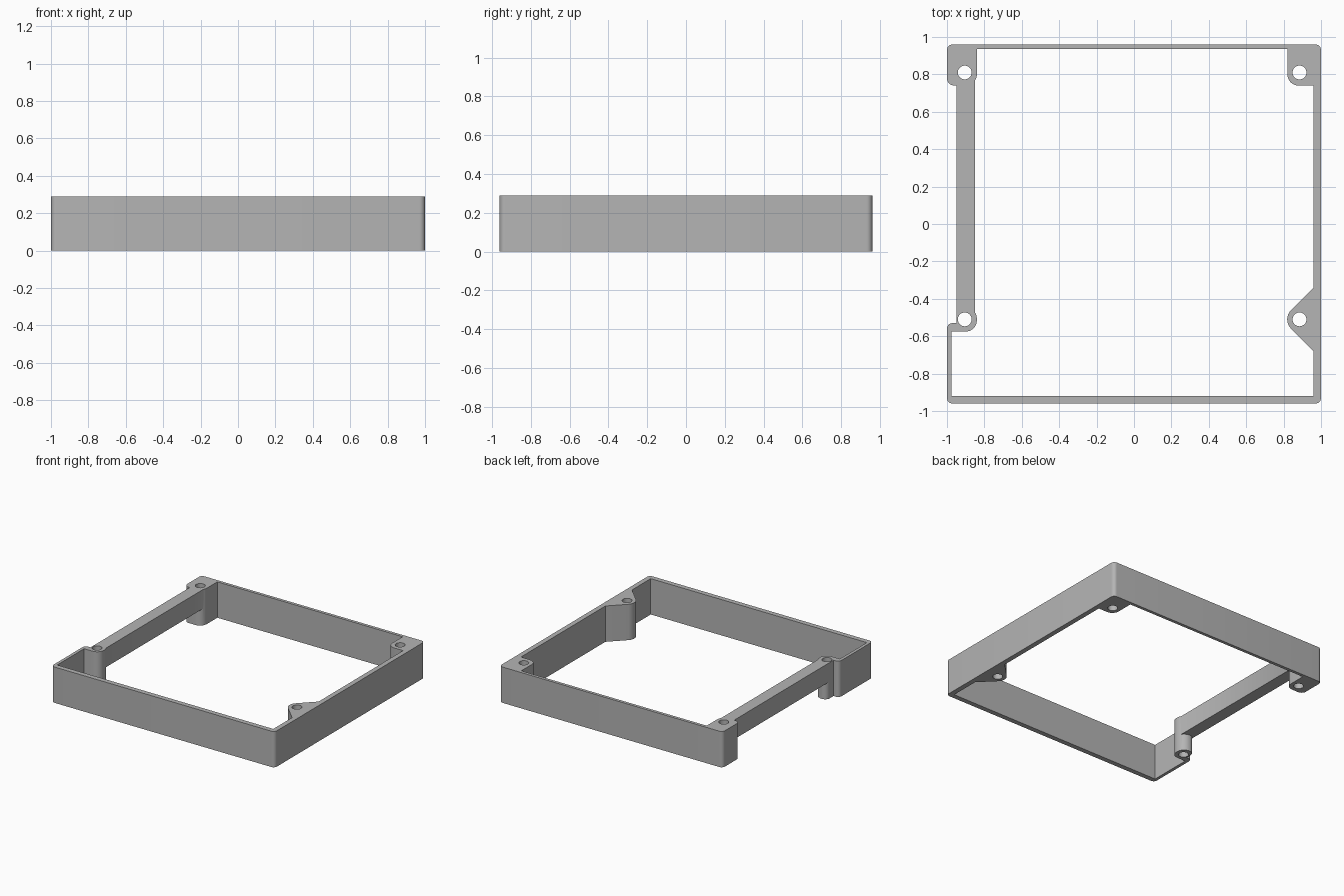
import bpy, bmesh, math
from mathutils import Vector

if "Cube" in bpy.data.objects:
    bpy.data.objects.remove(bpy.data.objects["Cube"])

HEIGHT = 0.29

grey = bpy.data.materials.new("plain grey")
grey.use_nodes = True
colour = (0.46, 0.46, 0.46, 1)
grey.diffuse_color = colour
grey.node_tree.nodes["Principled BSDF"].inputs["Base Color"].default_value = colour


def rounded(corners, steps=8):
    """Turn (x, y, radius) corners into a filleted outline."""
    points = []
    for i, (x, y, r) in enumerate(corners):
        p = Vector((x, y))
        if r == 0:
            points.append(p)
            continue
        a = (Vector(corners[i - 1][:2]) - p).normalized()
        b = (Vector(corners[(i + 1) % len(corners)][:2]) - p).normalized()
        half = a.angle(b) / 2
        centre = p + (a + b).normalized() * r / math.sin(half)
        start = p + a * r / math.tan(half) - centre
        end = p + b * r / math.tan(half) - centre
        sweep = start.angle(end)
        for k in range(steps + 1):
            t = k / steps
            points.append(centre + (start * math.sin((1 - t) * sweep)
                                    + end * math.sin(t * sweep)) / math.sin(sweep))
    return points


def prism(name, points, low, high):
    bm = bmesh.new()
    face = bm.faces.new([bm.verts.new((x, y, low)) for x, y in points])
    grown = bmesh.ops.extrude_face_region(bm, geom=[face])["geom"]
    bmesh.ops.translate(bm, vec=(0, 0, high - low),
                        verts=[v for v in grown if isinstance(v, bmesh.types.BMVert)])
    bmesh.ops.recalc_face_normals(bm, faces=bm.faces)
    mesh = bpy.data.meshes.new(name)
    bm.to_mesh(mesh)
    bm.free()
    mesh.materials.append(grey)
    obj = bpy.data.objects.new(name, mesh)
    bpy.context.collection.objects.link(obj)
    return obj


def combine(target, tool, operation):
    bpy.context.view_layer.objects.active = target
    mod = target.modifiers.new(operation, "BOOLEAN")
    mod.operation, mod.solver, mod.object = operation, "EXACT", tool
    bpy.ops.object.modifier_apply(modifier=mod.name)
    bpy.data.objects.remove(tool)


# Open frame with its corner blocks and screw posts, as one outline
outline = [
    # outer side
    (-1, -.53, .03), (-1, -.96, .03), (1, -.96, .03), (1, .96, .03), (-1, .96, .03),
    # rear blocks
    (-1, .74, .04), (-.84, .74, .06), (-.84, .935, 0),
    (.82, .935, 0), (.82, .74, .06), (.96, .74, 0),
    # triangular side boss
    (.96, -.34, 0), (.79, -.51, .07), (.96, -.68, 0),
    # front wall and front post
    (.96, -.92, 0), (-.975, -.92, 0), (-.975, -.575, 0), (-.84, -.575, .06),
    (-.84, -.44, .067), (-.95, -.44, .04), (-.95, -.53, 0),
]
frame = prism("frame", rounded(outline), 0, HEIGHT)

# Raised bar bridging the open side
bar = prism("side_bar", [(-.95, -.5), (-.85, -.5), (-.85, .77), (-.95, .77)], .135, HEIGHT)
combine(frame, bar, "UNION")

# Screw holes through the four posts
for x in (-.905, .885):
    for y in (-.51, .81):
        ring = [(x + .037 * math.cos(k * math.tau / 32), y + .037 * math.sin(k * math.tau / 32))
                for k in range(32)]
        hole = prism("hole_cutter", ring, -.1, HEIGHT + .1)
        hole.hide_render = True
        combine(frame, hole, "DIFFERENCE")

bpy.ops.object.select_all(action="DESELECT")
frame.select_set(True)
bpy.context.view_layer.objects.active = frame
bpy.ops.object.shade_smooth_by_angle(angle=math.radians(30))
